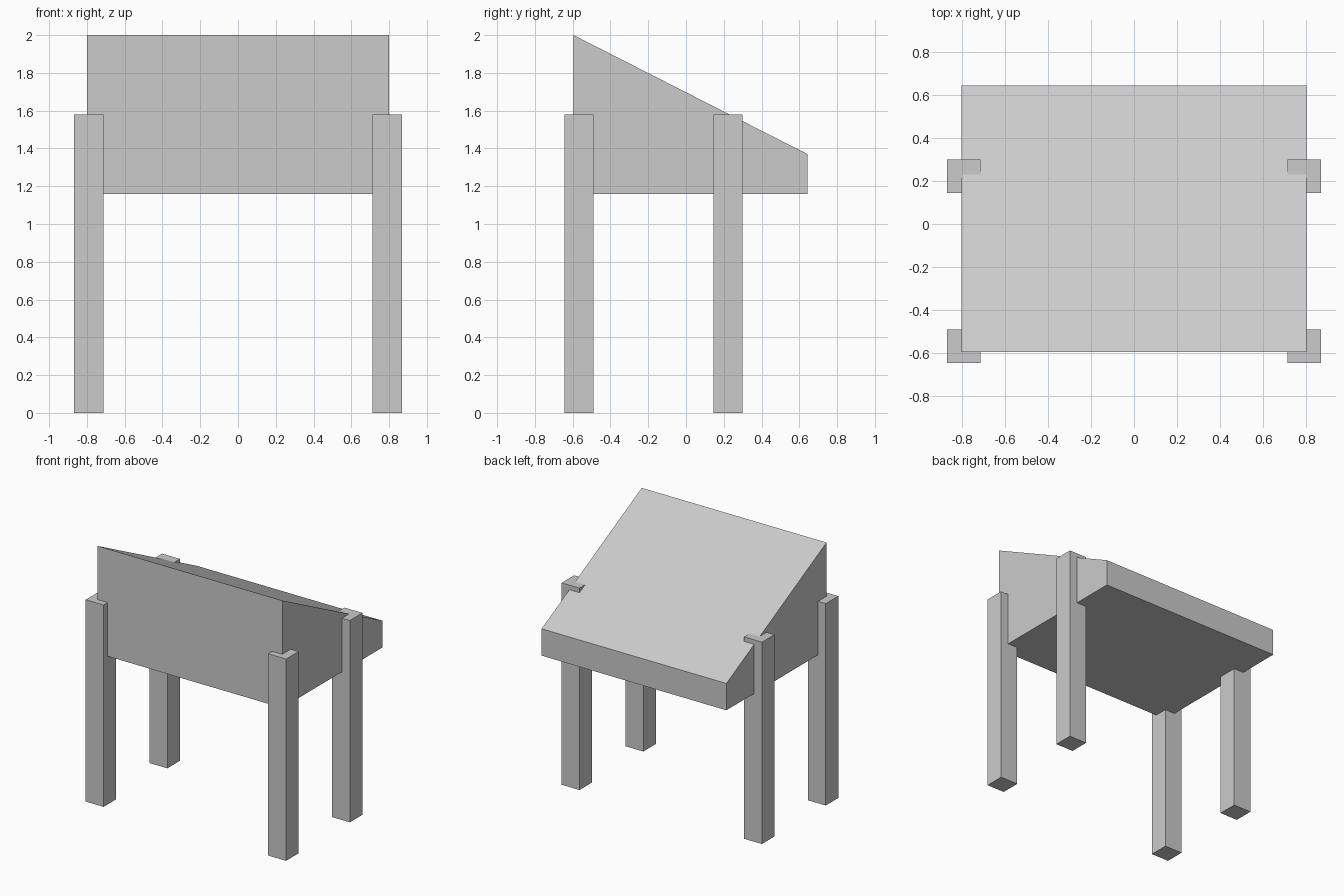
import bpy
import bmesh

if "Cube" in bpy.data.objects:
    bpy.data.objects.remove(bpy.data.objects["Cube"])


def make_object(name, bm):
    bmesh.ops.recalc_face_normals(bm, faces=bm.faces)
    mesh = bpy.data.meshes.new(name)
    bm.to_mesh(mesh)
    bm.free()
    obj = bpy.data.objects.new(name, mesh)
    bpy.context.collection.objects.link(obj)
    return obj


def extrude_profile(name, profile, half_width):
    """Extrude a closed (y, z) profile along x."""
    bm = bmesh.new()
    face = bm.faces.new([bm.verts.new((-half_width, y, z)) for y, z in profile])
    result = bmesh.ops.extrude_face_region(bm, geom=[face], use_keep_orig=True)
    verts = [v for v in result["geom"] if isinstance(v, bmesh.types.BMVert)]
    bmesh.ops.translate(bm, verts=verts, vec=(2 * half_width, 0, 0))
    return make_object(name, bm)


def box(name, center, size):
    bm = bmesh.new()
    bmesh.ops.create_cube(bm, size=1)
    bmesh.ops.scale(bm, verts=bm.verts, vec=size)
    obj = make_object(name, bm)
    obj.location = center
    return obj


# Sloped desk body
extrude_profile("desk_body", [(-0.595, 1.16), (-0.595, 2.0), (0.643, 1.37), (0.643, 1.16)], 0.80)

# Four square legs
LEG, LEG_HEIGHT = 0.155, 1.58
for row, y in (("front", -0.567), ("back", 0.222)):
    for side, x in (("left", -0.79), ("right", 0.79)):
        box(f"{row}_{side}_leg", (x, y, LEG_HEIGHT / 2), (LEG, LEG, LEG_HEIGHT))
